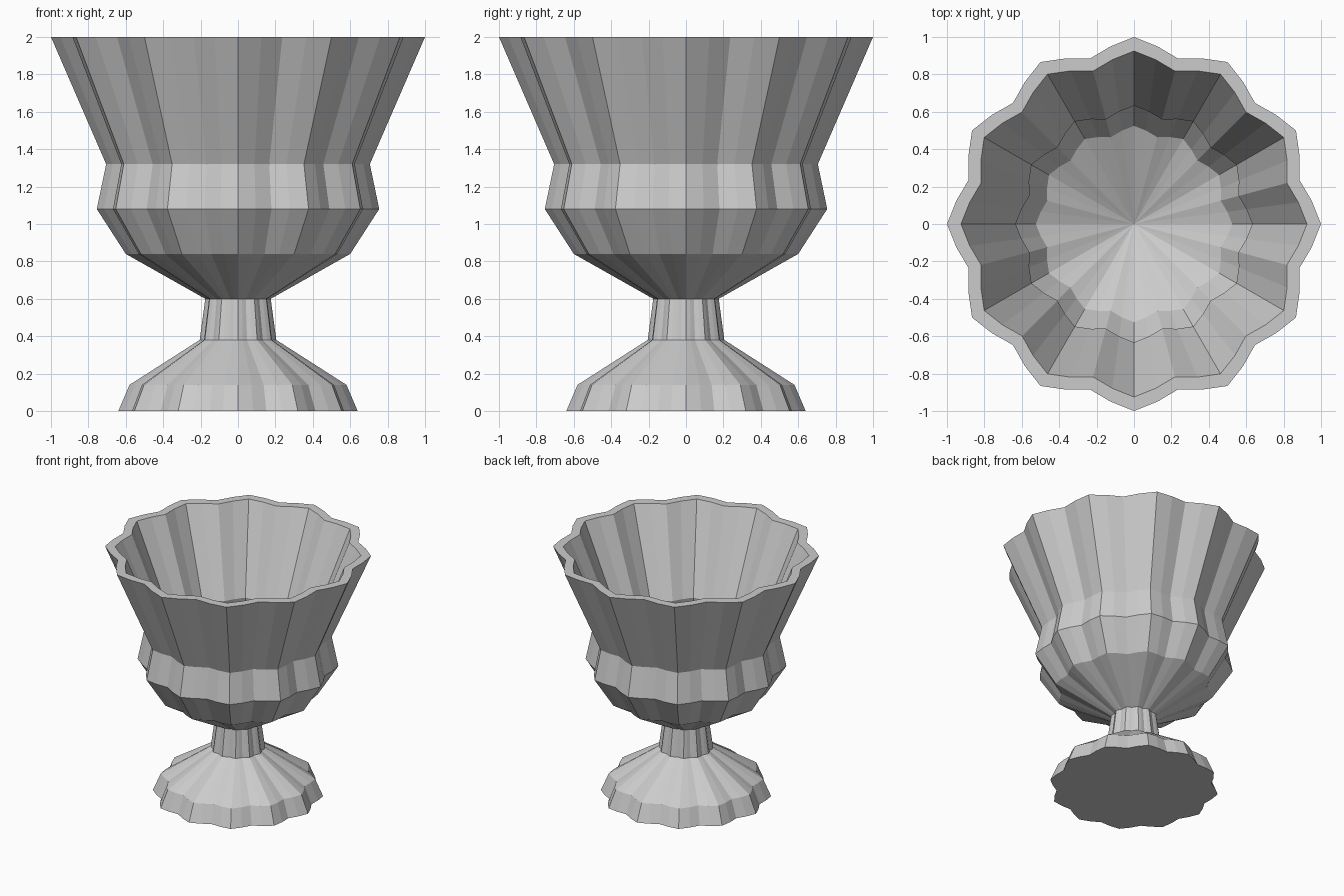
import bpy, bmesh
from math import sin, cos, pi

if "Cube" in bpy.data.objects:
    bpy.data.objects.remove(bpy.data.objects["Cube"])

LOBES, PER = 12, 4          # twelve pointed flutes, four segments each
N = LOBES * PER
FLUTE = [1.0, 0.958, 0.915, 0.958]

# Tip radius and height, from the foot up the outside, then down the inside
PROFILE = [(0.64, 0.0), (0.58, 0.14), (0.205, 0.38), (0.175, 0.60),
           (0.60, 0.84), (0.755, 1.08), (0.705, 1.32), (1.0, 2.0),
           (0.925, 2.0), (0.633, 1.32), (0.68, 1.09), (0.525, 0.86)]
FLOOR_Z = 0.62


def ring(bm, r, z):
    verts = []
    for i in range(N):
        a = 2 * pi * i / N
        k = r * FLUTE[i % PER]
        verts.append(bm.verts.new((k * cos(a), k * sin(a), z)))
    return verts


bm = bmesh.new()
rings = [ring(bm, r, z) for r, z in PROFILE]

# Fluted walls
for low, high in zip(rings, rings[1:]):
    for i in range(N):
        j = (i + 1) % N
        bm.faces.new((low[i], low[j], high[j], high[i]))

# Flat underside and sunken bowl floor
bm.faces.new(rings[0][::-1])
centre = bm.verts.new((0, 0, FLOOR_Z))
for i in range(N):
    bm.faces.new((rings[-1][i], rings[-1][(i + 1) % N], centre))

bmesh.ops.recalc_face_normals(bm, faces=bm.faces)
mesh = bpy.data.meshes.new("fluted_urn")
bm.to_mesh(mesh)
bm.free()
bpy.context.collection.objects.link(bpy.data.objects.new("fluted_urn", mesh))
